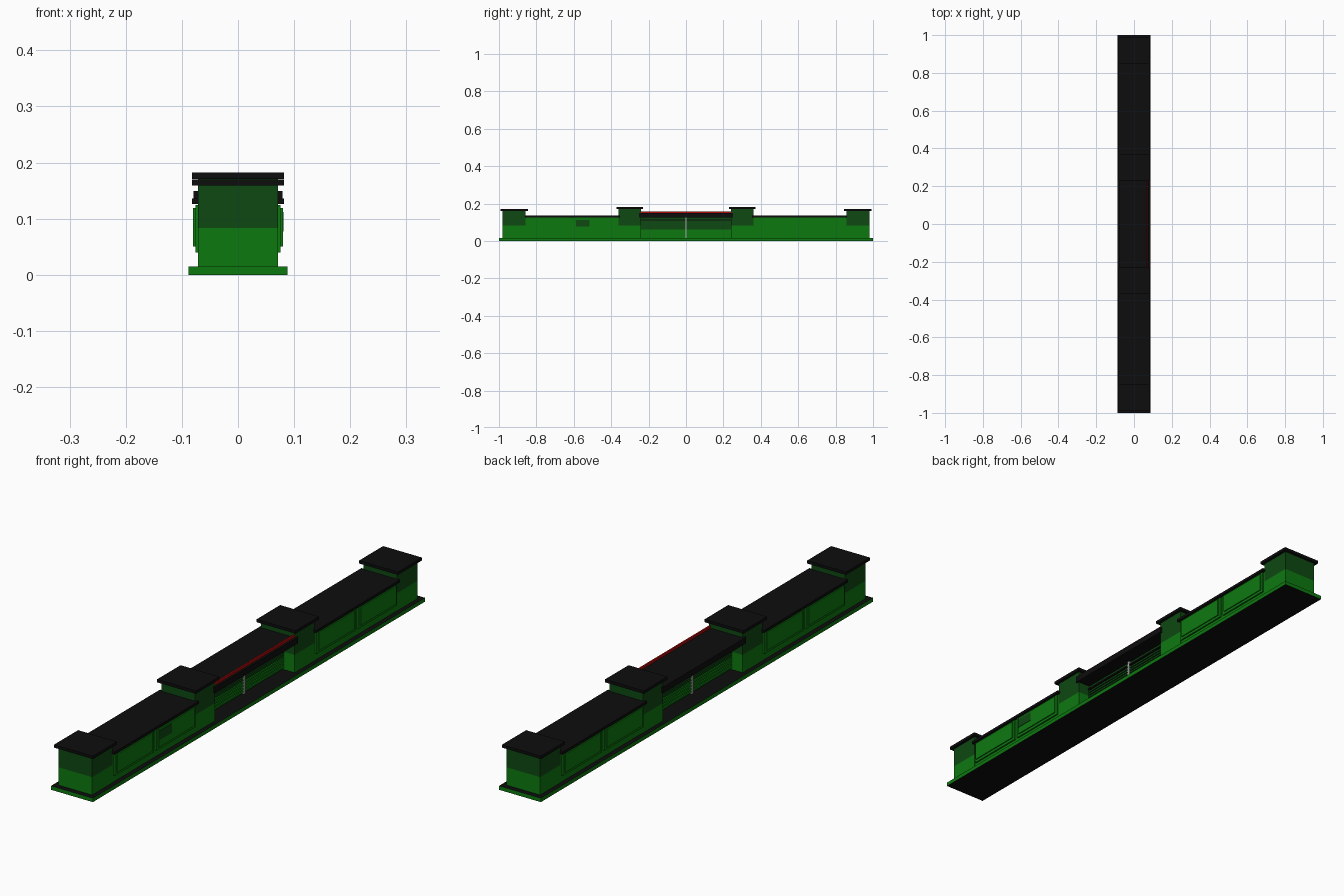
import bpy, bmesh, math

if "Cube" in bpy.data.objects:
    bpy.data.objects.remove(bpy.data.objects["Cube"])

def material(name, rgb):
    m = bpy.data.materials.new(name)
    m.diffuse_color = (*rgb, 1)
    m.use_nodes = True
    m.node_tree.nodes["Principled BSDF"].inputs["Base Color"].default_value = m.diffuse_color
    return m

GREEN = material("green", (0.004, 0.19, 0.005))
DARK = material("dark green", (0.004, 0.065, 0.006))
BLACK = material("black", (0.004, 0.004, 0.004))
RED = material("red", (0.45, 0.003, 0.003))
GREY = material("light grey", (0.5, 0.5, 0.5))

def add_box(bm, x0, x1, y0, y1, z0, z1):
    vs = bmesh.ops.create_cube(bm, size=1)["verts"]
    for v in vs:
        v.co = ((x0 + x1) / 2 + v.co.x * (x1 - x0),
                (y0 + y1) / 2 + v.co.y * (y1 - y0),
                (z0 + z1) / 2 + v.co.z * (z1 - z0))

def finish(bm, name, *mats, rule=None):
    me = bpy.data.meshes.new(name)
    if rule:
        for f in bm.faces:
            f.normal_update()
            f.material_index = rule(f)
    bm.to_mesh(me)
    bm.free()
    for m in mats:
        me.materials.append(m)
    ob = bpy.data.objects.new(name, me)
    bpy.context.collection.objects.link(ob)
    return ob

def boxes(name, mat, *dims):
    bm = bmesh.new()
    for d in dims:
        add_box(bm, *d)
    return finish(bm, name, mat)

# base plinth: green sides, black top and bottom
bm = bmesh.new()
add_box(bm, -0.088, 0.088, -1, 1, 0, 0.015)
finish(bm, "base", GREEN, BLACK, rule=lambda f: int(abs(f.normal.z) > 0.5))

def pillar(name, y0, y1, top, split=0.083):
    # shaft cut at the paint line, dark above and green below
    bm = bmesh.new()
    add_box(bm, -0.071, 0.071, y0, y1, 0.015, top)
    bmesh.ops.bisect_plane(bm, geom=bm.verts[:] + bm.edges[:] + bm.faces[:],
                           plane_co=(0, 0, split), plane_no=(0, 0, 1))
    finish(bm, name, GREEN, DARK,
           rule=lambda f: int(f.calc_center_median().z > split))
    boxes(name + "_cap", BLACK,
          (-0.082, 0.082, y0 - 0.011, y1 + 0.011, top, top + 0.011))

for s, side in ((-1, "front"), (1, "back")):
    def span(a, b):
        return sorted((s * a, s * b))
    pillar(side + "_end_pillar", *span(0.857, 0.98), 0.159)
    pillar(side + "_gate_pillar", *span(0.24, 0.36), 0.171)
    # wall with coping
    boxes(side + "_wall", GREEN, (-0.07, 0.07, *span(0.355, 0.86), 0.015, 0.126))
    boxes(side + "_coping", BLACK, (-0.082, 0.082, *span(0.352, 0.86), 0.126, 0.136))
    # two stepped raised panels on each face of the wall
    dims = []
    for a, b in ((0.365, 0.6), (0.615, 0.85)):
        for e in (0, 1):
            w = (0.076, 0.08)[e]
            i = (0, 0.01)[e]
            dims.append((-w, w, *span(a + i, b - i), 0.04 + i, 0.124 - i / 2))
    boxes(side + "_wall_panels", GREEN, *dims)

# small dark plaque on the right face
boxes("plaque", DARK, (0.079, 0.0815, -0.588, -0.515, 0.077, 0.112))

# sliding gate: two leaves, dark above and green below, with slats
boxes("gate_leaf_lower", GREEN, (-0.02, 0.02, -0.24, 0.24, 0.015, 0.062))
boxes("gate_leaf_upper", DARK, (-0.02, 0.02, -0.24, 0.24, 0.062, 0.126))
boxes("gate_slats_lower", GREEN,
      *[(-0.025, 0.025, -0.24, 0.24, z, z + 0.007) for z in (0.02, 0.031, 0.042, 0.053)])
boxes("gate_slats_upper", DARK,
      *[(-0.025, 0.025, -0.24, 0.24, z, z + 0.007) for z in (0.064, 0.075, 0.086, 0.097)])
boxes("gate_rail", BLACK, (-0.027, 0.027, -0.24, 0.24, 0.108, 0.114))
boxes("gate_seam", GREY, (-0.028, 0.028, -0.004, 0.004, 0.015, 0.126))

# canopy over the gate and its red sign strip
boxes("gate_canopy", BLACK, (-0.079, 0.079, -0.25, 0.25, 0.126, 0.149))
boxes("red_strip", RED, (0.064, 0.07, -0.24, 0.24, 0.147, 0.158))
